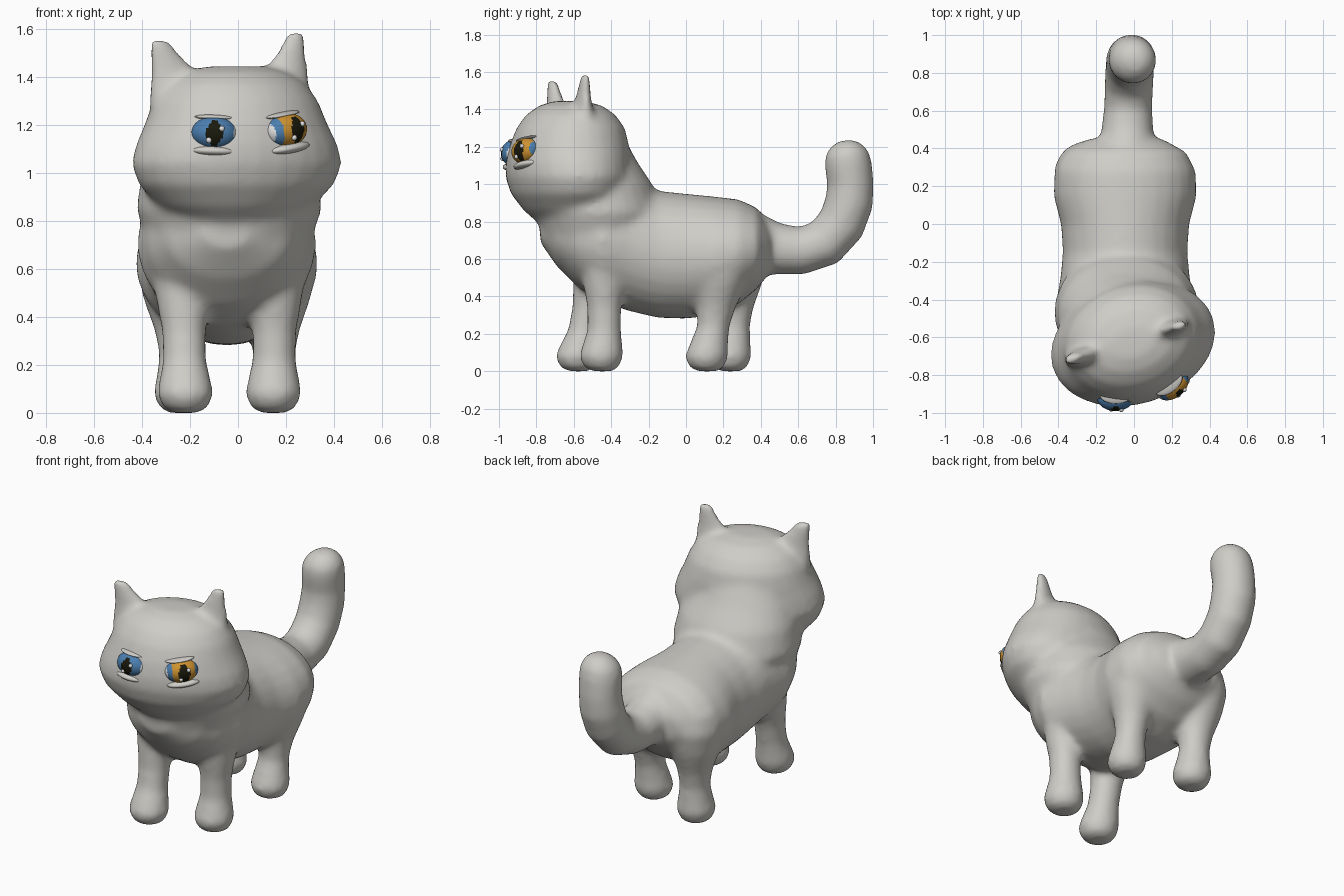
import bpy, bmesh, math
from mathutils import Vector, Matrix

if "Cube" in bpy.data.objects:
    bpy.data.objects.remove(bpy.data.objects["Cube"])


def material(name, rgb):
    m = bpy.data.materials.new(name)
    m.diffuse_color = (*rgb, 1)
    m.use_nodes = True
    m.node_tree.nodes["Principled BSDF"].inputs["Base Color"].default_value = m.diffuse_color
    return m


FUR = material("grey fur", (0.62, 0.61, 0.575))
BLUE = material("blue iris", (0.07, 0.21, 0.43))
AMBER = material("amber iris", (0.62, 0.29, 0.03))
BLACK = material("black pupil", (0.01, 0.01, 0.004))
WHITE = material("eye white", (0.75, 0.75, 0.75))


def make_object(name, bm, mats):
    bmesh.ops.recalc_face_normals(bm, faces=bm.faces[:])
    for f in bm.faces:
        f.smooth = True
    me = bpy.data.meshes.new(name)
    bm.to_mesh(me)
    bm.free()
    for m in mats:
        me.materials.append(m)
    ob = bpy.data.objects.new(name, me)
    bpy.context.collection.objects.link(ob)
    return ob


def loft(bm, rings, n=28):
    """Skin closed elliptical rings given as (centre, half axis u, half axis v)."""
    loops = []
    for c, u, v in rings:
        c, u, v = Vector(c), Vector(u), Vector(v)
        loops.append([bm.verts.new(c + u * math.cos(2 * math.pi * i / n)
                                   + v * math.sin(2 * math.pi * i / n)) for i in range(n)])
    for a, b in zip(loops, loops[1:]):
        for i in range(n):
            bm.faces.new((a[i], a[(i + 1) % n], b[(i + 1) % n], b[i]))
    bm.faces.new(loops[0][::-1])
    bm.faces.new(loops[-1])


bm = bmesh.new()

# Torso, lofted along y: (y, bottom, top, half width)
torso = [(-0.78, 0.69, 0.80, 0.09), (-0.69, 0.56, 0.92, 0.25), (-0.58, 0.45, 1.0, 0.33),
         (-0.45, 0.37, 1.04, 0.375), (-0.3, 0.32, 1.03, 0.345), (-0.15, 0.285, 0.965, 0.33),
         (0, 0.28, 0.95, 0.34), (0.15, 0.3, 0.935, 0.38), (0.28, 0.36, 0.92, 0.375),
         (0.38, 0.44, 0.875, 0.325), (0.45, 0.53, 0.78, 0.2)]
loft(bm, [((-0.047, y, (a + b) / 2), (w, 0, 0), (0, 0, (b - a) / 2)) for y, a, b, w in torso])

# Neck, lofted along z: (z, front, back, half width)
neck = [(0.6, -0.68, -0.2, 0.27), (0.72, -0.77, -0.15, 0.34), (0.85, -0.81, -0.12, 0.388),
        (1.0, -0.8, -0.18, 0.365), (1.12, -0.8, -0.26, 0.32), (1.25, -0.8, -0.33, 0.26)]
loft(bm, [((-0.037, (a + b) / 2, z), (w, 0, 0), (0, (b - a) / 2, 0)) for z, a, b, w in neck])

# Head, turned a little to one side
YAW = math.radians(17)
ux, uy = Vector((math.cos(YAW), math.sin(YAW), 0)), Vector((-math.sin(YAW), math.cos(YAW), 0))
head = [(0.77, -0.76, -0.45, 0.18), (0.86, -0.86, -0.36, 0.325), (0.95, -0.925, -0.33, 0.415),
        (1.04, -0.953, -0.31, 0.45), (1.12, -0.953, -0.31, 0.428), (1.21, -0.935, -0.31, 0.385),
        (1.3, -0.9, -0.33, 0.35), (1.37, -0.85, -0.38, 0.3), (1.42, -0.78, -0.45, 0.225),
        (1.445, -0.7, -0.55, 0.12)]
PIVOT = Vector((0, -0.65, 0))
loft(bm, [(PIVOT + uy * ((a + b) / 2 + 0.65) + Vector((0, 0, z)), ux * w, uy * (b - a) / 2)
          for z, a, b, w in head])

# Ears: flat triangles leaning out to a blunt tip
for side, tip, lean in ((-1, 1.56, 0.315), (1, 1.585, 0.29)):
    ear = [(1.28, 0.22, 0.135, 0.07), (1.42, 0.242, 0.1, 0.045),
           (1.49, (0.242 + lean) / 2, 0.07, 0.034), (tip, lean, 0.04, 0.024)]
    loft(bm, [(PIVOT + ux * (side * x - 0.025) + uy * 0.035 + Vector((0, 0, z)), ux * w, uy * d)
              for z, x, w, d in ear])

# Legs: round paws, slim shins, wider tops; (z, radius, forward shift)
front = [(0.0, 0.055, 0.01), (0.022, 0.095, 0.015), (0.08, 0.119, 0.017), (0.14, 0.107, 0.01),
         (0.22, 0.091, 0), (0.34, 0.092, 0), (0.45, 0.11, 0), (0.6, 0.13, 0)]
back = [(0.0, 0.055, 0.01), (0.022, 0.095, 0.015), (0.08, 0.117, 0.015), (0.14, 0.104, 0.01),
        (0.24, 0.088, 0), (0.34, 0.104, 0), (0.48, 0.15, 0), (0.62, 0.175, 0),
        (0.74, 0.145, 0)]
# each leg leans by its slope along y as it rises
for x, y, slope, prof in ((-0.218, -0.565, 0.2, front), (0.147, -0.437, 0, front),
                          (-0.235, 0.25, 0.03, back), (0.147, 0.125, 0.15, back)):
    loft(bm, [((x * (1 + 0.1 * z), y - s + slope * max(0, z - 0.1), z), (r, 0, 0), (0, r, 0))
              for z, r, s in prof])

# Tail, swept along a curve: (y, z, radius)
tail = [(0.34, 0.69, 0.17), (0.48, 0.655, 0.14), (0.62, 0.645, 0.128), (0.74, 0.685, 0.13),
        (0.83, 0.785, 0.13), (0.872, 0.9, 0.13), (0.88, 1.0, 0.125), (0.868, 1.1, 0.127),
        (0.86, 1.16, 0.12), (0.855, 1.205, 0.09), (0.85, 1.235, 0.04)]
rings = []
for i, (y, z, r) in enumerate(tail):
    p, q = tail[max(i - 1, 0)], tail[min(i + 1, len(tail) - 1)]
    t = Vector((0, q[0] - p[0], q[1] - p[1])).normalized()
    rings.append(((-0.04 + 0.045 * i / 10, y, z), (r, 0, 0), Vector((0, -t.z, t.y)) * r))
loft(bm, rings)

# Fuse everything into one soft body
body = make_object("cat_body", bm, [FUR])
rem = body.modifiers.new("fuse", 'REMESH')
rem.mode = 'VOXEL'
rem.voxel_size = 0.018
rem.use_smooth_shade = True
sm = body.modifiers.new("soften", 'SMOOTH')
sm.factor = 0.5
sm.iterations = 14


def ball(name, mats, mat4, rule=None, seg=64):
    b = bmesh.new()
    bmesh.ops.create_uvsphere(b, u_segments=seg, v_segments=seg // 2, radius=1)
    if rule:
        for f in b.faces:
            c = f.calc_center_median()
            f.material_index = rule(c.x, c.z) if c.y < 0 else 0
    bmesh.ops.transform(b, matrix=mat4, verts=b.verts[:])
    return make_object(name, b, mats)


def eye_rule(white_side, centre, iris_half):
    # 0 blue, 1 iris, 2 pupil, 3 white
    def rule(u, v):
        if u * white_side > 0.84:
            return 3
        u -= centre
        if abs(u) / 0.42 + abs(v) / 1.1 < 1 and abs(v) < 0.76:
            return 2
        return 1 if abs(u) < iris_half else 0
    return rule


# Eyes with lids and highlights
for name, pos, yaw, roll, iris, side, centre, half in (
        ("left", (-0.098, -0.922, 1.166), 0, 2, BLUE, 1, 0, 0.7),
        ("right", (0.201, -0.855, 1.178), 36, -9, AMBER, -1, 0.16, 0.68)):
    base = (Matrix.Translation(pos) @ Matrix.Rotation(math.radians(yaw), 4, 'Z')
            @ Matrix.Rotation(math.radians(roll), 4, 'Y'))
    ball(name + "_eye", [BLUE, iris, BLACK, WHITE],
         base @ Matrix.Diagonal((0.096, 0.068, 0.07, 1)), eye_rule(side, centre, half))
    for lid, z, y, size in (("lower", -0.074, 0.004, (0.104, 0.062, 0.025)),
                            ("upper", 0.066, 0.016, (0.086, 0.046, 0.012))):
        ball(name + "_" + lid + "_lid", [FUR],
             base @ Matrix.Translation((0, y, z)) @ Matrix.Diagonal((*size, 1)), seg=24)
    for i, (x, z) in enumerate(((0.03, 0.02), (-0.022, -0.03))):
        x += centre * 0.09
        y = -0.068 * math.sqrt(1 - (x / 0.096) ** 2 - (z / 0.07) ** 2)
        ball(f"{name}_highlight_{i}", [WHITE],
             base @ Matrix.Translation((x, y, z)) @ Matrix.Scale(0.012, 4), seg=12)
